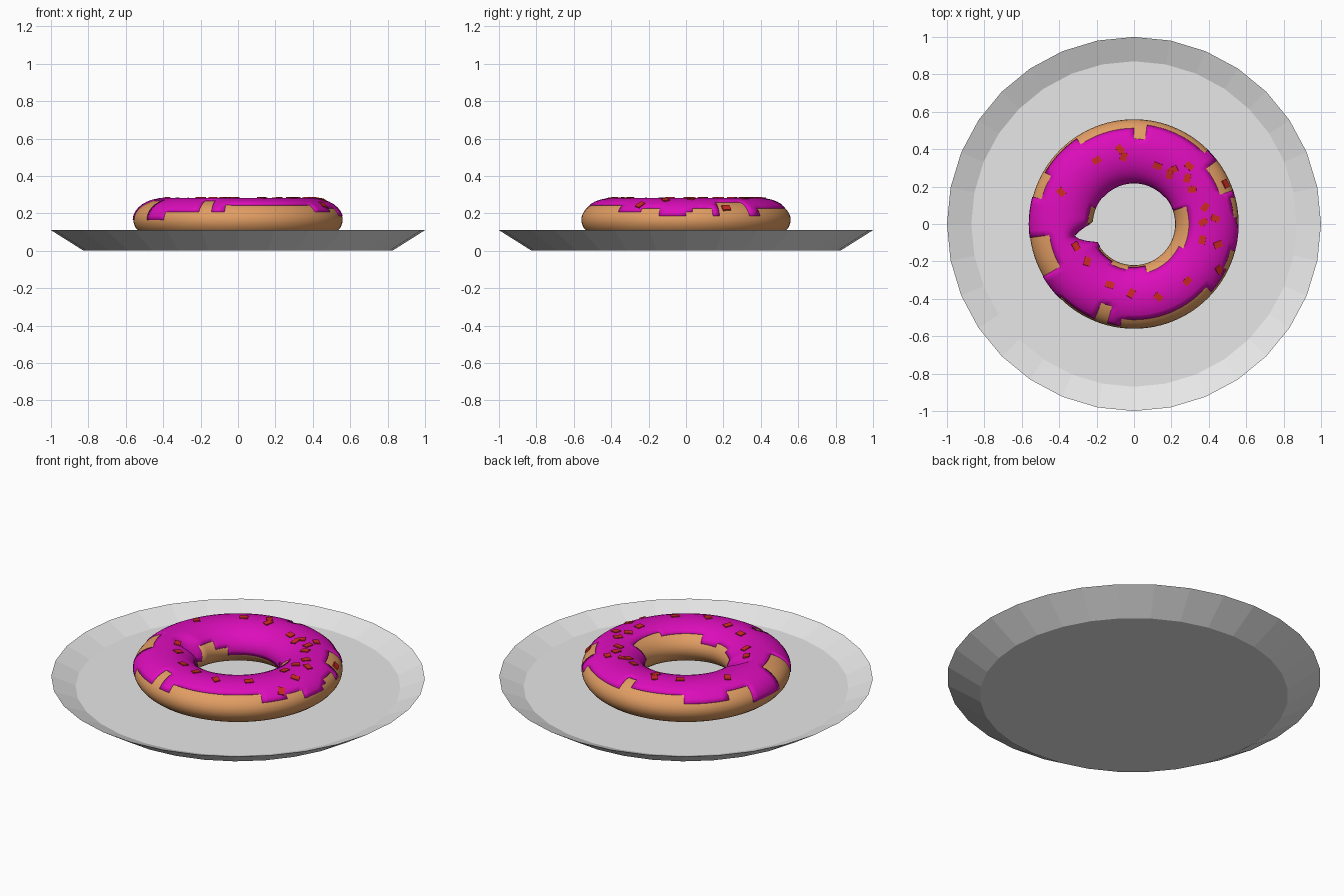
import bpy, bmesh, math
from mathutils import Vector, Matrix

if "Cube" in bpy.data.objects:
    bpy.data.objects.remove(bpy.data.objects["Cube"])

R, CZ = 0.39, 0.165          # ring radius and centre height
NU, NV = 96, 32              # steps round the ring / round the section


def material(name, r, g, b):
    m = bpy.data.materials.new(name)
    m.diffuse_color = (r, g, b, 1)
    m.use_nodes = True
    m.node_tree.nodes["Principled BSDF"].inputs["Base Color"].default_value = m.diffuse_color
    return m


GREY = material("plate grey", 0.8, 0.8, 0.8)
DOUGH = material("baked dough", 0.76, 0.34, 0.125)
PINK = material("pink icing", 0.72, 0.004, 0.5)
RED = material("red sprinkle", 0.62, 0.024, 0.018)


def finish(bm, name, mat, smooth=False):
    me = bpy.data.meshes.new(name)
    bm.to_mesh(me)
    bm.free()
    me.materials.append(mat)
    ob = bpy.data.objects.new(name, me)
    bpy.context.collection.objects.link(ob)
    if smooth:
        for p in me.polygons:
            p.use_smooth = True
    return ob


def ring(a, h, keep=None):
    """Squashed torus with a pinch in the hole; keep(theta, phi) selects faces."""
    bm = bmesh.new()
    grid = []
    for i in range(NU):
        t = 2 * math.pi * i / NU
        k = 0.65 * max(0, 1 - abs(math.degrees(t) - 192) / 14)
        row = []
        for j in range(NV):
            p = 2 * math.pi * j / NV
            c = math.cos(p)
            r = R + a * c * ((1 - k) if c < 0 else 1)
            row.append(bm.verts.new((r * math.cos(t), r * math.sin(t), CZ + h * math.sin(p))))
        grid.append(row)
    for i in range(NU):
        for j in range(NV):
            if keep and not keep((i + .5) * 360 / NU, (j + .5) * 360 / NV):
                continue
            i2, j2 = (i + 1) % NU, (j + 1) % NV
            bm.faces.new((grid[i][j], grid[i2][j], grid[i2][j2], grid[i][j2]))
    loose = [v for v in bm.verts if not v.link_faces]
    bmesh.ops.delete(bm, geom=loose, context='VERTS')
    return bm


# Plate: low-poly shallow dish with a sharp rim
bm = bmesh.new()
loops = [[bm.verts.new((r * math.cos(math.tau * i / 32), r * math.sin(math.tau * i / 32), z))
          for i in range(32)] for r, z in ((0.825, 0), (1, 0.11), (0.87, 0.055))]
for lo, hi in zip(loops, loops[1:]):
    for i in range(32):
        k = (i + 1) % 32
        bm.faces.new((lo[i], lo[k], hi[k], hi[i]))
bm.faces.new(loops[0][::-1])
bm.faces.new(loops[2])
finish(bm, "plate", GREY)

# Dough ring
finish(ring(0.17, 0.11), "dough_ring", DOUGH, True)

# Icing: ragged limits as (up to ring angle, section angle)
OUTER = [(4, 22), (14, 33), (19, 8), (38, 60), (45, 12), (83, 30), (90, 62), (125, 50),
         (150, 20), (165, 50), (187, 5), (210, 68), (225, 5), (246, 18), (254, 62),
         (263, 20), (272, 45), (318, 50), (335, 22), (346, 33), (361, 14)]
INNER = [(20, 126), (40, 168), (140, 190), (158, 168), (180, 150), (212, 190), (240, 157),
         (262, 146), (285, 157), (310, 140), (335, 130), (361, 124)]


def limit(table, ang):
    return next(v for end, v in table if ang < end)


bm = ring(0.173, 0.118, lambda t, p: limit(OUTER, t) < p < limit(INNER, t))
icing = finish(bm, "icing", PINK, True)
sol = icing.modifiers.new("thickness", 'SOLIDIFY')
sol.thickness = 0.012

# Sprinkles: little thin plates lying on the icing
SPOTS = [(-.2, .34), (-.075, .4), (-.055, .36), (.125, .31), (.19, .265), (.21, .29),
         (.295, .31), (.285, .245), (.31, .185), (.49, .215), (.37, .01), (.435, .03),
         (.365, -.085), (.45, -.11), (.455, -.245), (.285, -.305), (.13, -.39),
         (-.015, -.37), (-.13, -.325), (-.25, -.2), (-.39, .17), (-.31, -.12), (.38, .09)]
bm = bmesh.new()
for n, (x, y) in enumerate(SPOTS):
    r = math.hypot(x, y)
    c = (r - R) / 0.173
    s = math.sqrt(max(0, 1 - c * c))
    out = Vector((x / r, y / r, 0))
    normal = (out * (c / 0.173) + Vector((0, 0, s / 0.118))).normalized()
    turn = normal.to_track_quat('Z', 'Y').to_matrix().to_4x4()
    mat = (Matrix.Translation((x, y, CZ + 0.118 * s)) @ turn
           @ Matrix.Rotation(n * 2.1, 4, 'Z') @ Matrix.Diagonal((0.046, 0.034, 0.008, 1)))
    bmesh.ops.create_cube(bm, size=1, matrix=mat)
finish(bm, "sprinkles", RED)
